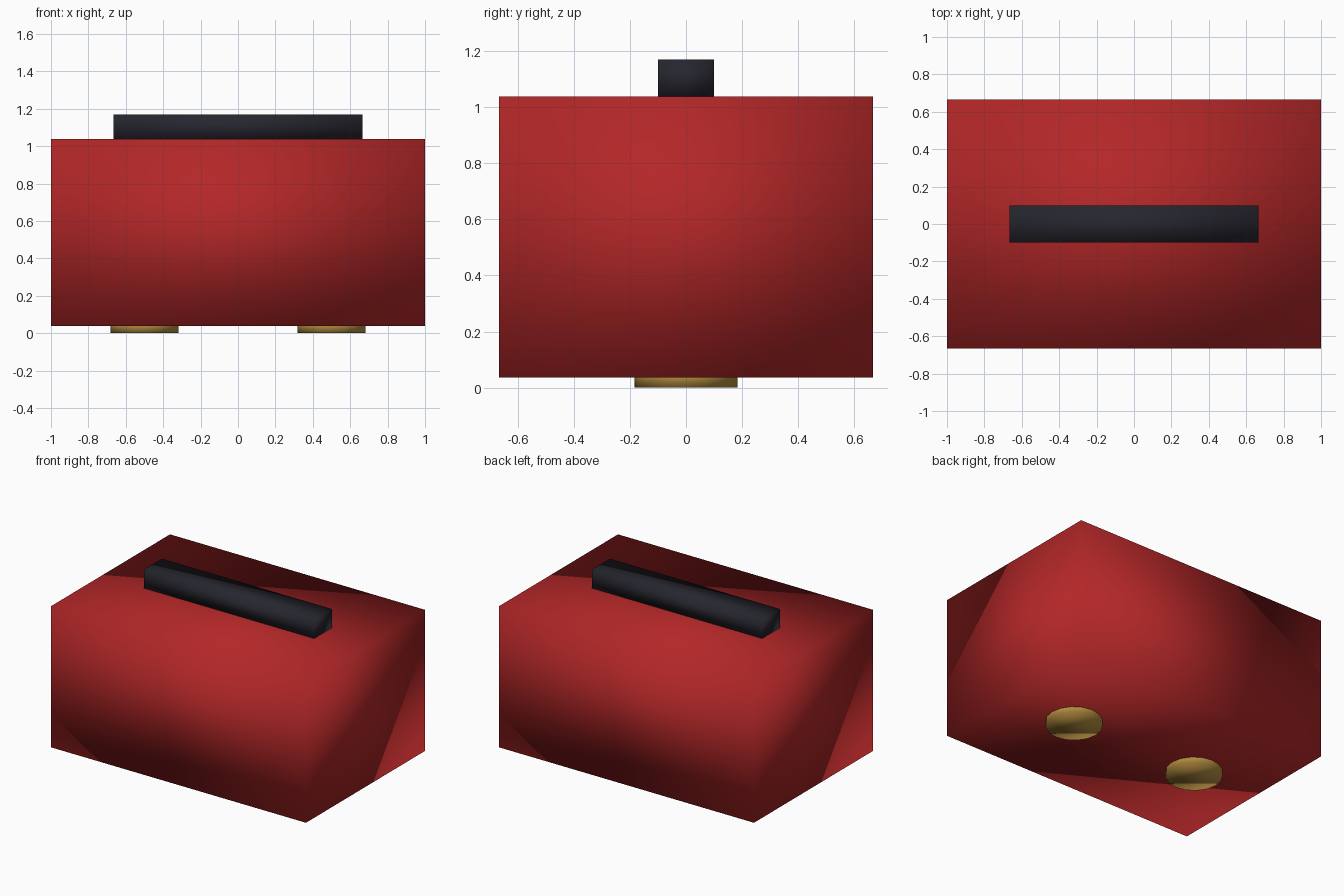
import bpy

cube = bpy.data.objects.get("Cube")
if cube:
    bpy.data.objects.remove(cube, do_unlink=True)


def make_material(name, rgb):
    mat = bpy.data.materials.new(name)
    mat.use_nodes = True
    mat.diffuse_color = (*rgb, 1)
    node = next(n for n in mat.node_tree.nodes if n.type == "BSDF_PRINCIPLED")
    node.inputs["Base Color"].default_value = (*rgb, 1)
    return mat


def finish(name, mat):
    obj = bpy.context.object
    obj.name = name
    obj.data.materials.append(mat)
    # Soft shading runs across every edge
    bpy.ops.object.shade_smooth()
    return obj


def add_box(name, size, bottom, mat):
    bpy.ops.mesh.primitive_cube_add(size=1, location=(0, 0, bottom + size[2] / 2))
    bpy.context.object.scale = size
    bpy.ops.object.transform_apply(location=False, rotation=False, scale=True)
    return finish(name, mat)


red = make_material("red", (0.45, 0.02, 0.021))
black = make_material("dark_grey", (0.019, 0.019, 0.028))
brass = make_material("brass", (0.46, 0.27, 0.05))

FOOT = 0.037

# Case body and the bar handle on its lid
add_box("case_body", (2, 4 / 3, 1), FOOT, red)
add_box("handle", (4 / 3, 0.2, 0.133), FOOT + 1, black)

# Two round studs half sunk into the underside
for side, x in (("left", 0.5), ("right", -0.5)):
    bpy.ops.mesh.primitive_cylinder_add(
        vertices=16, radius=0.183, depth=2 * FOOT, location=(x, 0, FOOT))
    finish(side + "_stud", brass)
